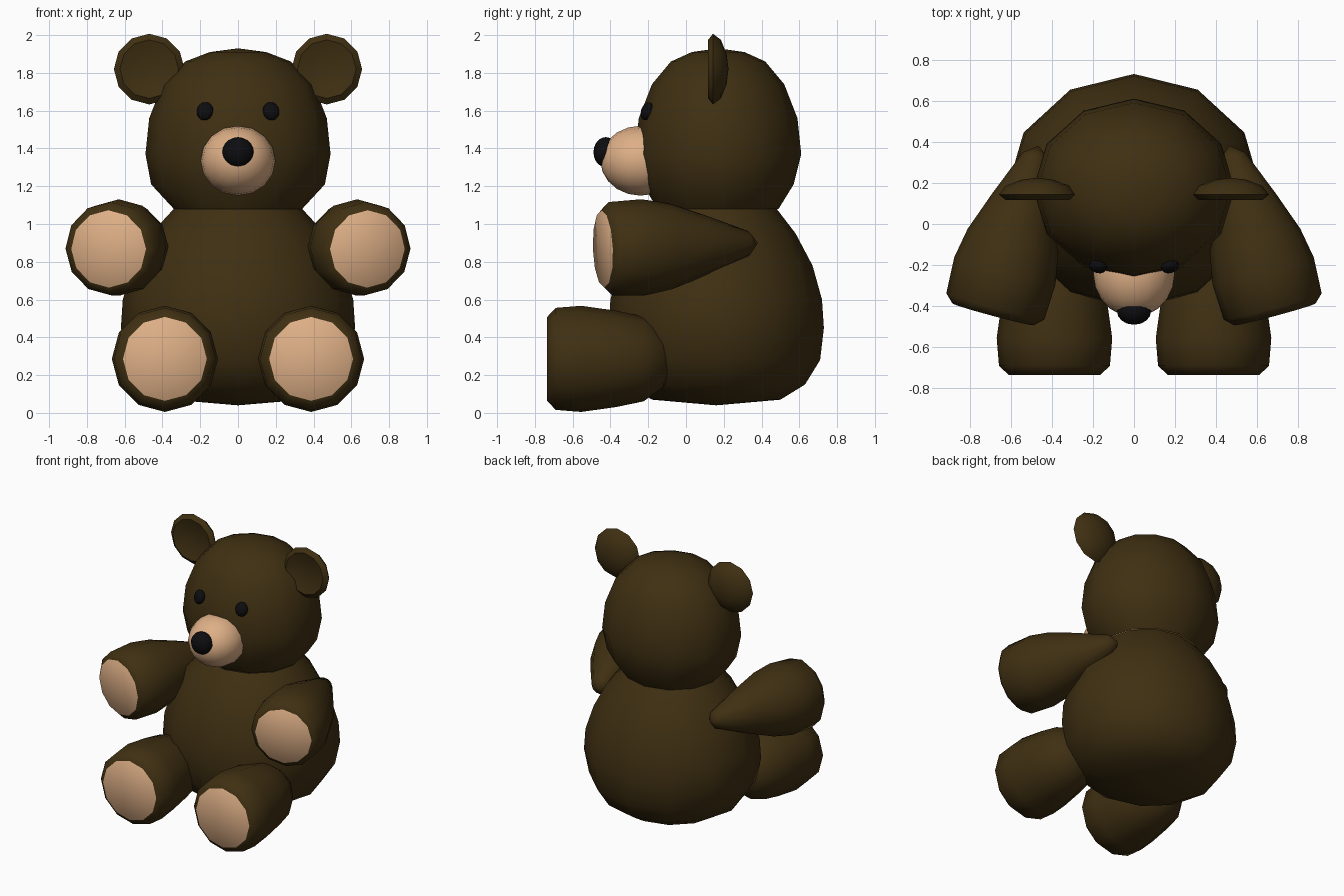
import bpy, bmesh, math
from mathutils import Matrix, Vector

if "Cube" in bpy.data.objects:
    bpy.data.objects.remove(bpy.data.objects["Cube"])


def material(name, rgb):
    m = bpy.data.materials.new(name)
    m.diffuse_color = (*rgb, 1)
    m.use_nodes = True
    m.node_tree.nodes["Principled BSDF"].inputs["Base Color"].default_value = m.diffuse_color
    return m


BROWN = material("dark brown fur", (0.050, 0.029, 0.006))
TAN = material("tan pads", (0.73, 0.43, 0.24))
BLACK = material("black", (0.004, 0.004, 0.005))
SIDES = 12


def finish(name, bm, mats, mirror):
    bmesh.ops.recalc_face_normals(bm, faces=bm.faces[:])
    me = bpy.data.meshes.new(name)
    bm.to_mesh(me)
    bm.free()
    for m in mats:
        me.materials.append(m)
    ob = bpy.data.objects.new(name, me)
    bpy.context.collection.objects.link(ob)
    bpy.ops.object.select_all(action='DESELECT')
    ob.select_set(True)
    bpy.context.view_layer.objects.active = ob
    bpy.ops.object.shade_smooth_by_angle(angle=math.radians(46))
    if mirror:
        ob.modifiers.new("mirror", 'MIRROR').use_mirror_merge = False
    return ob


def loft(name, rings, matrix, mats, mirror=False, pad=False):
    """Skin rings of (radius x, radius y, height); zero radius is a pole."""
    bm = bmesh.new()
    rows = []
    for rx, ry, h in rings:
        n = SIDES if rx > 0 else 1
        rows.append([bm.verts.new(matrix @ Vector((
            rx * math.sin(math.tau * i / SIDES),
            ry * math.cos(math.tau * i / SIDES), h))) for i in range(n)])
    for k, (a, b) in enumerate(zip(rows, rows[1:])):
        for i in range(SIDES):
            j = (i + 1) % SIDES
            quad = [a[i % len(a)], a[j % len(a)], b[j % len(b)], b[i % len(b)]]
            f = bm.faces.new(list(dict.fromkeys(quad)))
            f.material_index = 1 if pad and k == 0 else 0
    return finish(name, bm, mats, mirror)


def limb(name, start, end, profile, mats, pad=False):
    """Mirrored round part along the line from start to end."""
    s, e = Vector(start), Vector(end)
    m = Matrix.Translation(s) @ (e - s).to_track_quat('Z', 'Y').to_matrix().to_4x4()
    return loft(name, [(r, r, h) for r, h in profile], m, mats, True, pad)


def ball(name, centre, radii, mat, rot=Matrix(), mirror=False, seg=16):
    bm = bmesh.new()
    m = Matrix.Translation(centre) @ rot @ Matrix.Diagonal((*radii, 1))
    bmesh.ops.create_uvsphere(bm, u_segments=seg, v_segments=seg // 2 + 2,
                              radius=1, matrix=m)
    return finish(name, bm, [mat], mirror)


# Body and head: stacked oval rings meeting at the neck
loft("body", [(0, 0, .04), (.35, .34, .07), (.49, .47, .15), (.58, .55, .28),
              (.62, .57, .45), (.61, .56, .60), (.55, .51, .78),
              (.46, .42, .95), (.34, .32, 1.08)],
     Matrix.Translation((0, .16, 0)), [BROWN])
loft("head", [(.34, .32, 1.08), (.46, .40, 1.21), (.49, .44, 1.37),
              (.47, .42, 1.56), (.40, .35, 1.74), (.28, .25, 1.86),
              (.15, .14, 1.91), (0, 0, 1.93)],
     Matrix.Translation((0, .17, 0)), [BROWN])

# Ears: dished front, rounded back
limb("ear", (.47, .115, 1.82), (.47, .3, 1.82),
     [(0, .03), (.10, .018), (.155, .002), (.187, .028), (.155, .07),
      (.08, .10), (0, .11)], [BROWN])

# Arms: flat tan paw pad tapering back to the shoulder
limb("arm", (.685, -.44, .868), (.46, .40, .90),
     [(0, 0), (.205, 0), (.247, .04), (.255, .22), (.228, .37),
      (.16, .56), (.065, .80), (0, .85)], [BROWN, TAN], True)

# Legs: thick feet with tan soles
limb("leg", (.387, -.735, .286), (.387, 0, .286),
     [(0, 0), (.222, 0), (.27, .045), (.281, .18), (.255, .365),
      (.225, .51), (.15, .615), (0, .68)], [BROWN, TAN], True)

# Face
ball("muzzle", (0, -.24, 1.335), (.198, .213, .185), TAN,
     Matrix.Rotation(math.radians(90), 4, 'X') @ Matrix.Rotation(0, 4, 'Z')
     @ Matrix.Diagonal((1, .185 / .213, .213 / .185, 1)))
ball("nose", (0, -.425, 1.38), (.083, .065, .08), BLACK)
ball("eye", (.175, -.207, 1.597), (.045, .03, .05), BLACK,
     Matrix.Rotation(math.radians(16), 4, 'Z') @ Matrix.Rotation(math.radians(-18), 4, 'X'),
     True, 12)
